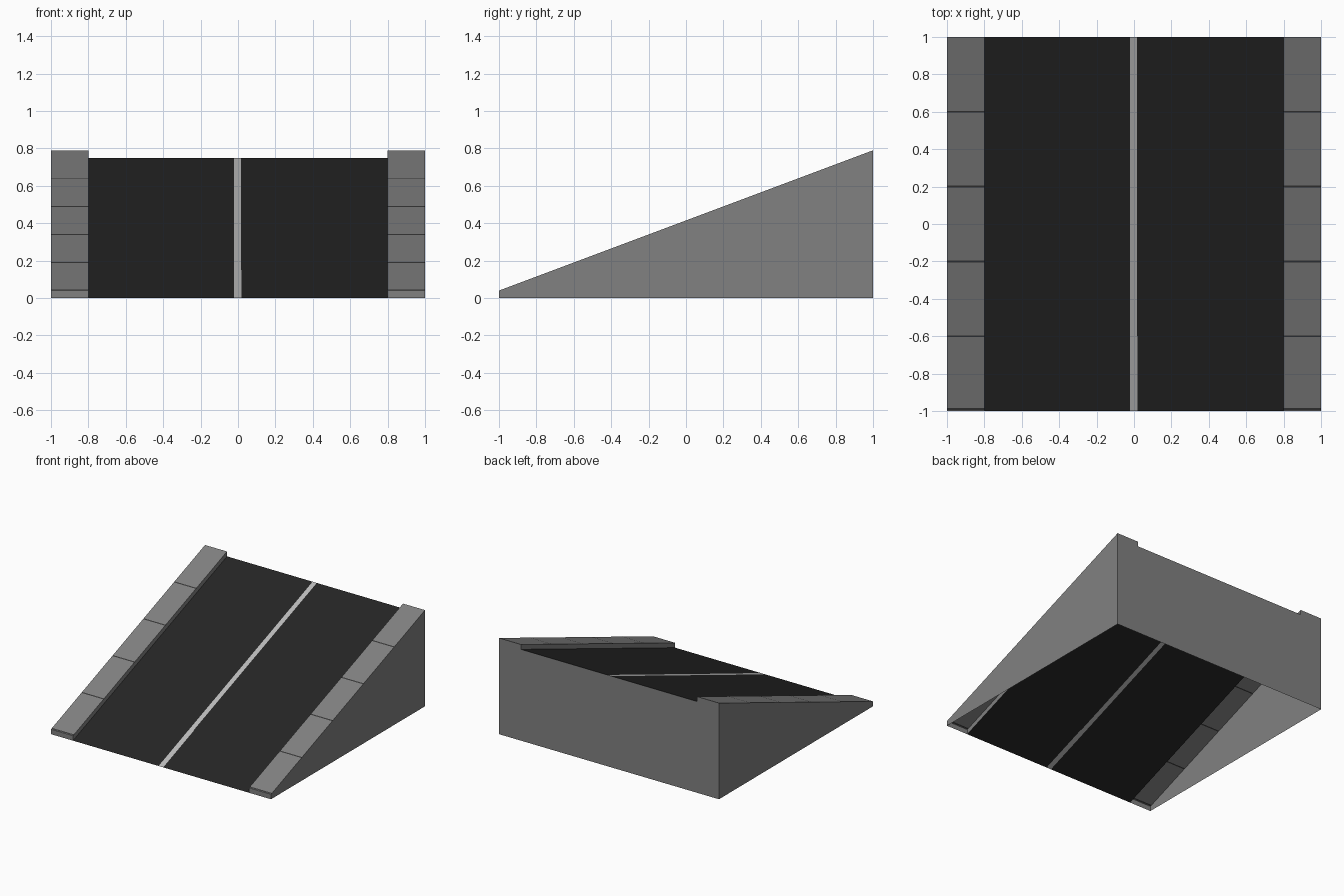
import bpy

if "Cube" in bpy.data.objects:
    bpy.data.objects.remove(bpy.data.objects["Cube"])

BASE, RISE, CURB = 0.0, 0.75, 0.04


def slope(x, y, lift=0.0):
    return (x, y, BASE + RISE * (y + 1) / 2 + lift)


def material(name, value):
    m = bpy.data.materials.new(name)
    m.diffuse_color = (value, value, value, 1)
    m.use_nodes = True
    m.node_tree.nodes["Principled BSDF"].inputs["Base Color"].default_value = m.diffuse_color
    return m


def sheet(name, polygons, mat=None, mirror=False):
    verts, faces = [], []
    for p in polygons:
        faces.append(range(len(verts), len(verts) + len(p)))
        verts += p
    mesh = bpy.data.meshes.new(name)
    mesh.from_pydata(verts, [], [list(f) for f in faces])
    obj = bpy.data.objects.new(name, mesh)
    bpy.context.collection.objects.link(obj)
    if mat:
        mesh.materials.append(mat)
    if mirror:
        obj.modifiers.new("mirror", 'MIRROR').use_mirror_merge = False
    return obj


def pavement_strip(y0, y1):
    return [slope(x, y, CURB) for x, y in ((0.8, y0), (1, y0), (1, y1), (0.8, y1))]


concrete = material("concrete", 0.22)
asphalt = material("asphalt", 0.018)
paint = material("paint", 0.50)
joint = material("joint", 0.04)

# Road lanes, meeting the centre stripe flush
left, right, right_low = -0.022, 0.016, 0.02
sheet("road", [
    [slope(*p) for p in ((-0.8, -1), (left, -1), (left, 1), (-0.8, 1))],
    [slope(*p) for p in ((right_low, -1), (0.8, -1), (0.8, 1), (right, 1),
                         (right, -0.6), (right_low, -0.6))],
], asphalt)
sheet("centre_stripe", [
    [slope(*p) for p in ((left, -1), (right_low, -1), (right_low, -0.6), (left, -0.6))],
    [slope(*p) for p in ((left, -0.6), (right, -0.6), (right, 1), (left, 1))],
], paint)

# Pavement slabs with narrow dark joints between them
slabs, gaps, start = [], [], -1.0
for centre in (-0.99, -0.6, -0.2, 0.2, 0.6):
    slabs.append(pavement_strip(start, centre - 0.005))
    gaps.append(pavement_strip(centre - 0.005, centre + 0.005))
    start = centre + 0.005
slabs.append(pavement_strip(start, 1))
sheet("pavement_slabs", slabs, concrete, mirror=True)
sheet("pavement_joints", gaps, joint, mirror=True)

# Kerb inner faces and front ends
sheet("kerbs", [
    [slope(0.8, -1), slope(0.8, -1, CURB), slope(0.8, 1, CURB), slope(0.8, 1)],
    [(0.8, -1, 0), (1, -1, 0), (1, -1, CURB), (0.8, -1, CURB)],
], concrete, mirror=True)

# Side walls and notched back wall, open underneath
top = RISE + CURB
sheet("side_walls", [[(1, -1, 0), (1, 1, 0), (1, 1, top), (1, -1, CURB)]],
      concrete, mirror=True)
sheet("back_wall", [[(1, 1, 0), (-1, 1, 0), (-1, 1, top), (-0.8, 1, top),
                     (-0.8, 1, RISE), (0.8, 1, RISE), (0.8, 1, top), (1, 1, top)]],
      concrete)
